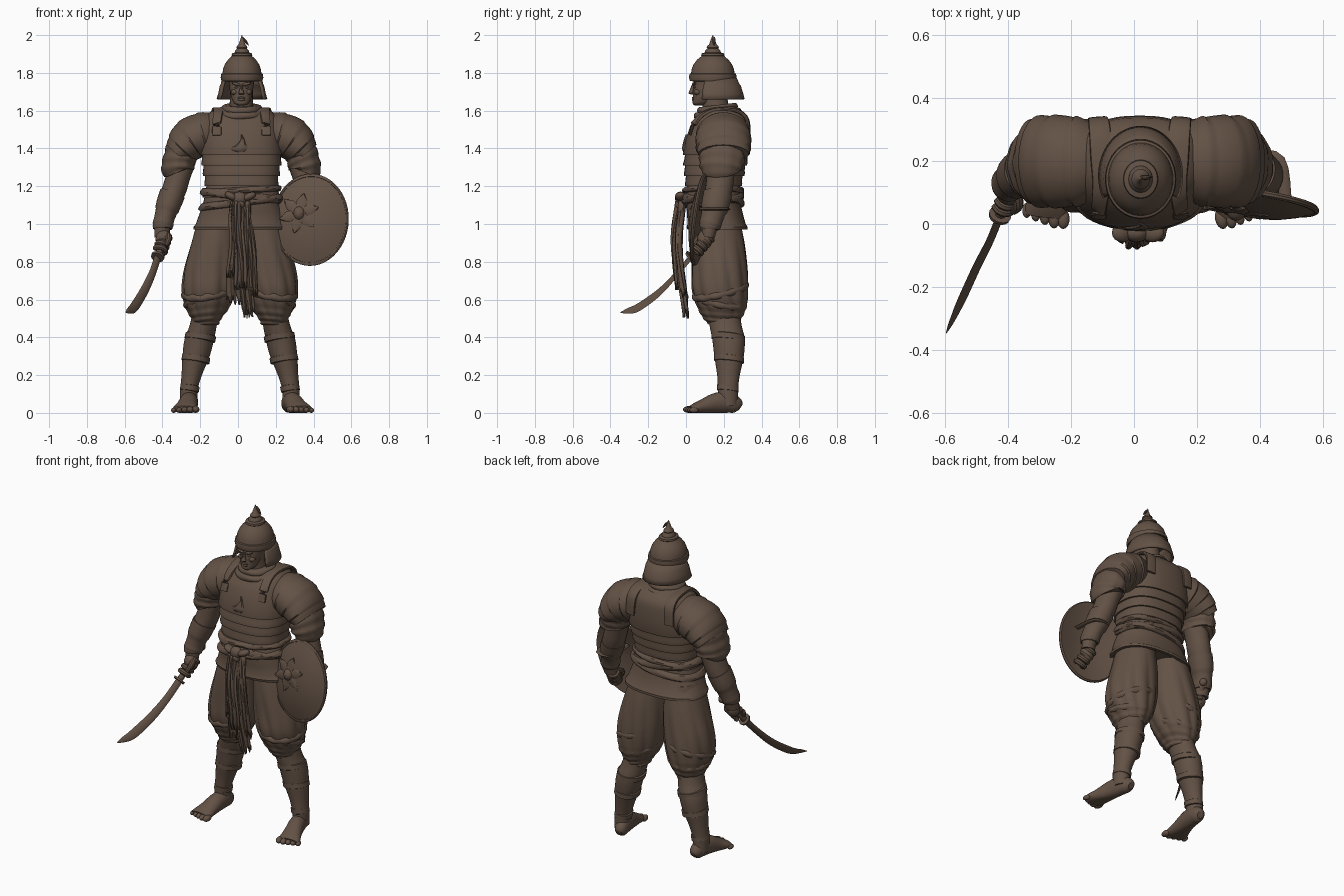
import bpy, bmesh, math
from mathutils import Vector as V, Matrix
C = 0.018  # body centre line
mat = bpy.data.materials.new("dark brown clay")
mat.diffuse_color = (0.125, 0.084, 0.06, 1)
pi, sin, cos = math.pi, math.sin, math.cos

def finish(name, bm, angle=35):
    bmesh.ops.recalc_face_normals(bm, faces=bm.faces)
    me = bpy.data.meshes.new(name)
    bm.to_mesh(me); bm.free()
    ob = bpy.data.objects.new(name, me)
    bpy.context.collection.objects.link(ob)
    me.materials.append(mat)
    bpy.ops.object.select_all(action='DESELECT')
    ob.select_set(True); bpy.context.view_layer.objects.active = ob
    bpy.ops.object.shade_smooth_by_angle(angle=math.radians(angle))
    return ob

def smooth(pts, sub):
    """Catmull-Rom resampling of rows of numbers."""
    out = []
    for i in range(len(pts) - 1):
        a, b, c, d = (pts[max(0, min(len(pts) - 1, i + k))] for k in (-1, 0, 1, 2))
        for s in range(sub):
            t = s / sub
            out.append([0.5 * (2*q + (r-p)*t + (2*p-5*q+4*r-w)*t*t + (3*q-p-3*r+w)*t**3)
                        for p, q, r, w in zip(a, b, c, d)])
    return out + [list(pts[-1])]

def loft(name, pts, n=24, ref=(0, 1, 0), p=2, sub=4, fold=None, flat=False, s=0, x0=C, floor=False,
         arc=None, angle=35):
    """Rows are x, y, z, radius along ref, radius across. s mirrors about x0."""
    if s: pts = [(x0 + s * q[0], *q[1:]) for q in pts]
    rows = smooth(pts, sub) if sub > 1 else pts
    bm, rings, m = bmesh.new(), [], len(rows)
    for i, r in enumerate(rows):
        t = V((0, 0, 1)) if flat else (V(rows[min(i+1, m-1)][:3]) - V(rows[max(i-1, 0)][:3])).normalized()
        u = V(ref); u = (u - t * u.dot(t)).normalized(); v = t.cross(u)
        ring = []
        for k in range(n):
            a = 2*pi*k/n if not arc else arc[0] + (arc[1]-arc[0])*k/(n-1)
            c, d = cos(a), sin(a)
            f = fold(a, i / (m - 1)) if fold else 1
            co = V(r[:3]) + u * r[3]*f*math.copysign(abs(c)**(2/p), c) + v * r[4]*f*math.copysign(abs(d)**(2/p), d)
            if floor: co.z = max(co.z, 0)
            ring.append(bm.verts.new(co))
        rings.append(ring)
    for a, b in zip(rings, rings[1:]):
        for k in range(n if not arc else n - 1):
            bm.faces.new((a[k], a[(k+1) % n], b[(k+1) % n], b[k]))
    if not arc:
        bm.faces.new(rings[0]); bm.faces.new(rings[-1])
    return finish(name, bm, angle)

def ball(name, co, r, rot=None):
    bm = bmesh.new()
    M = Matrix.Translation(co) @ (rot or Matrix()) @ Matrix.Diagonal((*r, 1))
    bmesh.ops.create_uvsphere(bm, u_segments=16, v_segments=10, radius=1, matrix=M)
    return finish(name, bm)

def saw(k, h): return lambda a, t: 1 + h * ((t * k) % 1)

# ---- torso armour: overlapping horizontal bands
TAB = [(0.97, .012, .322, .25), (1.12, .0, .285, .20), (1.2, .005, .285, .185), (1.3, -.005, .31, .2), (1.4, -.005, .335, .212),
       (1.5, .01, .343, .205), (1.56, .05, .335, .195), (1.6, .09, .3, .16), (1.625, .12, .25, .09)]
def sec(z, off=0):
    for a, b in zip(TAB, TAB[1:]):
        if z <= b[0] + 1e-6:
            t = (z - a[0]) / (b[0] - a[0])
            f, k, w = (a[j] + (b[j] - a[j]) * t for j in (1, 2, 3))
            return (C, (f + k) / 2, z, (k - f) / 2 + off, w + off)
def bands(zs, lip):
    rows = []
    for a, b in zip(zs, zs[1:]):
        rows += [sec(a), sec(a, lip), sec(a + .012, lip)]
        rows += [sec(a + (b - a) * k, lip * (1 - k)) for k in (.5, .99)]
    return rows
loft("banded_cuirass", bands([1.14, 1.2, 1.255, 1.31, 1.365, 1.52], .01) +
     [sec(z) for z in (1.53, 1.55, 1.57, 1.59, 1.605, 1.615, 1.625)], 48, p=2.5, sub=1, flat=True)
loft("armour_skirt", [sec(.995, -.03), sec(.97, -.015), sec(.97, .004), sec(.985, .008), sec(1.0, .001), sec(1.06), sec(1.12), sec(1.15)],
     48, p=2.4, sub=1, flat=True)
for s in (-1, 1):  # straps over the shoulders
    loft("shoulder_strap", [(.13, .02, 1.47, .006, .024), (.13, .042, 1.53, .008, .025), (.125, .085, 1.578, .01, .026), (.12, .14, 1.602, .01, .03),
         (.12, .2, 1.607, .01, .035), (.125, .28, 1.595, .01, .035), (.13, .325, 1.55, .01, .033), (.135, .333, 1.45, .007, .03)],
         12, ref=(0, .5, 1), p=4, s=s)
loft("chest_ornament", [(C, -.005, 1.37, .004, .006), (C-.012, -.008, 1.395, .012, .045), (C, -.006, 1.42, .012, .025),
     (C+.006, 0, 1.45, .01, .009), (C, .002, 1.475, .004, .002)], 8, flat=True)

# ---- sash, knot and hanging cloth
for z, tilt, h in ((1.115, .12, .02), (1.15, -.1, .022), (1.178, .06, .017)):
    ob = loft("sash_roll", [sec(z + h * sin(k), .006 + .018 * cos(k)) for k in (-1.57, -1, -.5, 0, .5, 1, 1.57)], 48,
              p=2.3, sub=1, flat=True, fold=lambda a, t: 1 + .012 * sin(7 * a + 9 * t))
    for v in ob.data.vertices: v.co.z += tilt * (v.co.x - C)
for dx, dz, rx, rz, ang in ((0, 0, .04, .036, 0), (-.045, .012, .036, .02, .5), (.05, .01, .04, .02, -.4), (.005, -.03, .025, .03, .2)):
    ball("sash_knot", (C - .01 + dx, -.028, 1.135 + dz), (rx, .03, rz), Matrix.Rotation(ang, 4, 'Y'))
def ribbon(name, x0, x1, w0, w1, z1, dy, ph):
    bm, rows, N, M = bmesh.new(), [], 14, 20
    for i in range(M + 1):
        t = i / M
        z = 1.12 + (z1 - 1.12) * t
        y = -.025 - .03 * sin(min(1, t * 1.6) * pi / 2) + .055 * max(0, (1.0 - z) / .5) ** 1.6 + dy
        row = []
        for k in range(N + 1):
            u = k / N - .5
            x = x0 + (x1 - x0) * t + u * (w0 + (w1 - w0) * t) + .006 * sin(6 * t + ph)
            rag = .03 * sin(k * 1.9 + ph) * (t > .97)
            row.append(bm.verts.new((x, y + .011 * sin(u * 12 + ph + 2 * t), z + rag)))
        rows.append(row)
    for a, b in zip(rows, rows[1:]):
        for k in range(N): bm.faces.new((a[k], a[k+1], b[k+1], b[k]))
    ob = finish(name, bm)
    m = ob.modifiers.new("thick", 'SOLIDIFY'); m.thickness = .014; m.offset = 0
for r in ((.0, -.005, .06, .1, .6, .012, 0), (.03, .05, .05, .06, .53, .004, 1.5), (.005, .01, .04, .06, .68, -.014, 3),
          (-.015, -.025, .04, .06, .74, 0, 4), (.04, .085, .04, .045, .64, .01, 5)):
    ribbon("hanging_cloth", *r)

# ---- limbs, built for both sides
def drape(ph):  # pointed vertical pleats above, gathered rolls below
    return lambda a, t: (1 + .075 * (abs(sin(5*a + 3*t + ph)) - .62) * sin(pi*min(1, t*1.1)) +
                         .045 * max(0, .45 - t) * 2 * sin(58*t + 2*cos(a + ph)))
for s in (-1, 1):
    loft("baggy_trouser", [(.178, .2, .465, .075, .065), (.178, .193, .5, .1, .08), (.172, .19, .56, .128, .115), (.165, .18, .65, .147, .14),
         (.152, .178, .76, .146, .143), (.132, .172, .9, .137, .125), (.115, .165, 1.05, .115, .1)], 80, sub=12, flat=True, s=s, x0=.01,
         fold=drape(s), angle=40)
    for j, (z, y, ra, rb) in enumerate(((.59, .183, .136, .13), (.645, .182, .15, .142))):  # gathered rolls below the knee
        ob = loft("trouser_roll", [(.168, y, z + .024 * sin(k), ra - .025 + .025 * cos(k), rb - .025 + .025 * cos(k)) for k in (-1.5, -.8, 0, .8, 1.5)],
                  48, sub=2, flat=True, s=s, x0=.01, fold=lambda a, t: 1 + .02 * sin(11 * a + 6 * t))
        for v in ob.data.vertices: v.co.z += -.18 * (v.co.y - y) * (1 - 2.2 * j) - s * .15 * (v.co.x - .01 - s * .168)
    loft("lower_leg", [(.27, .225, .04, .05, .046), (.27, .222, .12, .053, .046), (.255, .225, .2, .06, .054), (.232, .228, .3, .078, .072),
         (.215, .225, .39, .086, .078), (.195, .21, .46, .085, .072), (.18, .2, .53, .085, .07)], 32, flat=True, s=s, x0=.01)
    for z, x, y, ra, rb in ((.13, .268, .222, .057, .05), (.285, .236, .228, .079, .074), (.4, .212, .223, .089, .081)):
        ob = loft("leg_wrap", [(x, y, z - .018, ra - .008, rb - .008), (x, y, z - .014, ra, rb), (x - .005, y, z + .014, ra, rb),
                  (x - .005, y, z + .018, ra - .008, rb - .008)], 32, sub=1, flat=True, s=s, x0=.01)
        for v in ob.data.vertices: v.co.z += .15 * s * (v.co.x - .01 - s * x) - .1 * (v.co.y - y)
    turn = .16 if s > 0 else 0.0  # one foot is turned further out
    parts = [loft("foot", [(.262, .288, .03, .02, .02), (.264, .27, .04, .042, .036), (.267, .22, .055, .055, .046), (.272, .16, .052, .054, .05),
         (.28, .1, .036, .042, .056), (.288, .05, .024, .029, .066), (.291, .025, .018, .02, .066)], 24, ref=(0, 0, 1), s=s, x0=.01, floor=True)]
    for k in range(5):
        parts.append(ball("toe", (.01 + s * (.234 + .029 * k), .016 + .009 * (k - 1) * (k > 0), .018 - .001 * k),
             (.02 - .0015 * k, .032 - .002 * k, .018 - .001 * k)))
    for ob in parts:
        for v in ob.data.vertices: v.co.x += s * turn * (.22 - v.co.y)
    # layered shoulder armour and sleeve
    loft("shoulder_guard", [(.343, .198, 1.37, .128, .07), (.315, .198, 1.4, .14, .092), (.268, .198, 1.445, .142, .112),
         (.2, .198, 1.473, .138, .115), (.13, .198, 1.485, .11, .1)], 40, sub=8, s=s, fold=lambda a, t: 1 + .05 * (1 - (t * 4) % 1))
    loft("sleeve", [(.335, .185, 1.28, .095, .078), (.337, .185, 1.295, .112, .086), (.325, .19, 1.35, .12, .086), (.3, .195, 1.41, .12, .09),
         (.26, .2, 1.46, .1, .08)], 40, sub=6, s=s, fold=lambda a, t: 1 + .03 * sin(30 * t + 2 * sin(a)) + .015 * sin(9 * a))
    loft("arm", [(.31, .19, 1.34, .075, .07), (.335, .182, 1.25, .073, .064), (.353, .175, 1.19, .072, .064), (.38, .16, 1.12, .068, .06),
         (.405, .14, 1.05, .056, .052), (.418, .125, .98, .042, .042), (.42, .118, .93, .034, .04)], 24, s=s)
    loft("forearm_guard", [(.418, .123, .975, .044, .044), (.417, .125, .985, .054, .052), (.408, .137, 1.03, .058, .052),
         (.387, .155, 1.1, .07, .062), (.365, .168, 1.16, .076, .068)], 28, s=s, sub=6, fold=lambda a, t: 1 + .07 * (1 - (t * 3) % 1) * (t < .99))
    # closed fist around the grip line
    A, B = V((C + s * .435, .045, .845)), V((C + s * .40, .13, .95))
    d = (B - A).normalized()
    side = V((s, 0, 0)); side = (side - d * side.dot(d)).normalized(); up = d.cross(side)
    ball("palm", (A + B) / 2 + V((-s * .005, .012, .02)), (.042, .04, .052))
    for k in range(4):
        c = A + (B - A) * (.16 + .22 * k)
        loft("finger", [(*(c + (side * cos(a) + up * sin(a)) * .029), .0155, .014) for a in [s * (.4 + j * .75) - 1.2 for j in range(7)]],
             8, ref=d, sub=2)
    loft("thumb", [(C + s * .39, .1, .945, .016, .016), (C + s * .385, .06, .92, .017, .017), (C + s * .4, .04, .885, .012, .012)], 10, ref=(1, 0, 0))

# ---- curved sword
loft("sword_blade", [(-.423, .03, .83, .02, .006), (-.455, -.05, .735, .021, .006), (-.5, -.14, .64, .025, .006), (-.55, -.25, .56, .026, .005),
     (-.578, -.31, .54, .016, .004), (-.595, -.346, .532, .002, .001)], 8, ref=(-.45, .18, 1), sub=5)
loft("sword_grip", [(-.423, .03, .83, .017, .017), (-.375, .16, .985, .016, .016)], 14, ref=(1, 0, 0), sub=12, fold=saw(6, .12))
loft("sword_guard", [(-.427, .022, .822, .034, .034), (-.424, .03, .83, .036, .036)], 20, ref=(1, 0, 0), sub=1)
ball("sword_pommel", (-.37, .17, .995), (.022, .024, .024))

# ---- oval shield with rim, boss and petals
ROT = Matrix.Translation((.384, .07, 1.022)) @ Matrix.Rotation(-.15, 4, 'Z') @ Matrix.Rotation(-.12, 4, 'X') @ Matrix.Rotation(pi / 2, 4, 'X')
def shield_part(name, rows, x=0, y=0):
    loft(name, [(x, y, h, .245 * r, .204 * r) for r, h in rows], 48, sub=1, flat=True).data.transform(ROT)
shield_part("shield", [(.02, .03), (.5, .02), (.9, -.008), (.97, -.012), (1, -.004), (1, .004), (.97, .009), (.94, .009), (.935, .006),
            (.75, .022), (.5, .037), (.25, .045), (.02, .048)])
shield_part("shield_boss", [(.2, .035), (.2, .05), (.17, .053), (.14, .052), (.11, .062), (.06, .07), (.01, .072)], -.055, .03)
for k in range(6):
    a = k * pi / 3 + .3
    loft("shield_petal", [(-.055 + cos(a) * r, .03 + sin(a) * r, .046 - .06 * (r - .04), .006, w) for r, w in ((.03, .022), (.06, .03), (.09, .015), (.108, .002))],
         8, ref=(0, 0, 1)).data.transform(ROT)
loft("shield_strap", [(.36, .07, 1.1, .01, .02), (.38, .2, 1.08, .008, .02), (.46, .2, 1.08, .008, .02), (.48, .07, 1.08, .008, .02)], 8, ref=(0, 0, 1))

# ---- neck, collar and head
loft("neck", [(C, .17, 1.55, .08, .075), (C, .155, 1.64, .068, .062), (C, .15, 1.72, .065, .06)], 24, flat=True)
for z, r in ((1.585, .118), (1.612, .1)):
    ob = loft("collar_roll", [(C, .165, z + .018 * sin(k), r + .016 * cos(k) - .008, r + .016 * cos(k) - .008) for k in (-1.5, -.8, 0, .8, 1.5)],
              36, sub=2, flat=True, fold=lambda a, t: 1 + .02 * sin(5 * a + 4 * t))
    for v in ob.data.vertices: v.co.z += .12 * (v.co.y - .165)
loft("face", [(C, .068, 1.628, .022, .018), (C, .08, 1.638, .045, .038), (C, .09, 1.66, .053, .05), (C, .105, 1.69, .068, .058),
     (C, .115, 1.72, .077, .063), (C, .125, 1.745, .085, .066), (C, .13, 1.79, .09, .075)], 28, flat=True, p=2.2)
loft("nose", [(C, .036, 1.686, .008, .012), (C, .028, 1.692, .014, .016), (C, .032, 1.71, .012, .01), (C, .04, 1.738, .009, .008)], 10, flat=True)
for z, r in ((1.668, .006), (1.658, .007)): ball("lip", (C, .039, z), (.02, .008, r))
for s in (-1, 1):
    ball("brow", (C + s * .027, .043, 1.741), (.025, .011, .008), Matrix.Rotation(-s * .25, 4, 'Y'))
    ball("eye", (C + s * .026, .046, 1.724), (.012, .007, .006))
    ball("cheek", (C + s * .035, .062, 1.698), (.02, .02, .016))
# helmet as one stacked profile
HY = .148
loft("helmet", [(C + .003, HY - .006, z, r * 1.12, r) for z, r in ((1.755, .09), (1.757, .108), (1.775, .113), (1.795, .11), (1.798, .103), (1.82, .1),
     (1.845, .091), (1.87, .074), (1.89, .052), (1.893, .055), (1.903, .053), (1.908, .038), (1.918, .036), (1.93, .026), (1.935, .029), (1.943, .026),
     (1.95, .018), (1.975, .01), (2.0, .001))], 40, sub=1, flat=True)
loft("crest_hook", [(C + .005, HY, 1.988, .006, .004), (C + .022, HY, 1.968, .008, .007), (C + .038, HY, 1.945, .002, .002)], 8)
ob = loft("neck_guard", [(C + .003, .152, 1.77, .112, .1), (C + .003, .153, 1.735, .126, .108), (C + .003, .153, 1.73, .132, .112),
          (C + .003, .153, 1.69, .144, .12), (C + .003, .153, 1.66, .152, .129)], 40, sub=1, flat=True, arc=(-pi * .65, pi * .65))
m = ob.modifiers.new("thick", 'SOLIDIFY'); m.thickness = .012; m.offset = 0
